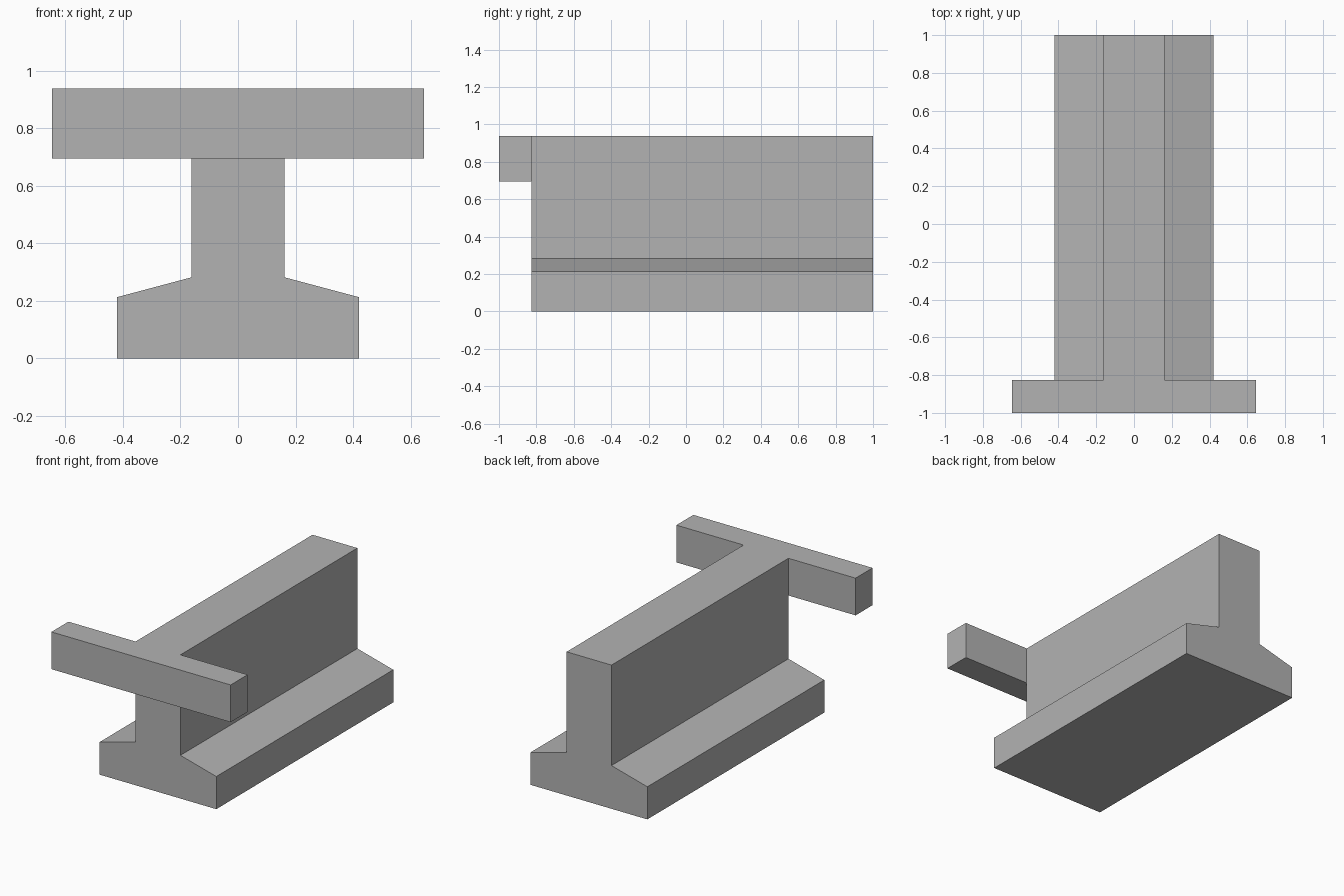
import bpy
import bmesh
from mathutils import Vector

cube = bpy.data.objects.get("Cube")
if cube:
    bpy.data.objects.remove(cube, do_unlink=True)

FRONT, BACK = -0.825, 1.0      # ends of the beam
TOP = 0.938

grey = bpy.data.materials.new("plain_grey")
grey.use_nodes = True
colour = (0.45, 0.45, 0.45, 1)
grey.diffuse_color = colour
grey.node_tree.nodes["Principled BSDF"].inputs["Base Color"].default_value = colour


def extrude_profile(name, right_half, y0, y1):
    """Mirror a half profile (x, z) and extrude it from y0 to y1."""
    outline = right_half + [(-x, z) for x, z in reversed(right_half)]
    bm = bmesh.new()
    face = bm.faces.new([bm.verts.new((x, y0, z)) for x, z in outline])
    result = bmesh.ops.extrude_face_region(bm, geom=[face], use_keep_orig=True)
    for v in result["geom"]:
        if isinstance(v, bmesh.types.BMVert):
            v.co.y = y1
    bmesh.ops.recalc_face_normals(bm, faces=bm.faces)
    mesh = bpy.data.meshes.new(name)
    bm.to_mesh(mesh)
    bm.free()
    mesh.materials.append(grey)
    obj = bpy.data.objects.new(name, mesh)
    bpy.context.collection.objects.link(obj)
    return obj


# Beam: wide foot, sloped shoulders and upright web
beam = extrude_profile(
    "beam", [(0.421, 0), (0.421, 0.213), (0.162, 0.282), (0.162, TOP)], FRONT, BACK)

# Crossbar across the front end of the web
crossbar = extrude_profile("crossbar", [(0.647, 0.695), (0.647, TOP)], -1.0, FRONT)

# Fuse both into one solid and remove seams in flat areas
union = beam.modifiers.new("join_crossbar", "BOOLEAN")
union.operation = "UNION"
union.solver = "EXACT"
union.object = crossbar
bpy.context.view_layer.objects.active = beam
bpy.ops.object.modifier_apply(modifier=union.name)
bpy.data.objects.remove(crossbar, do_unlink=True)

bm = bmesh.new()
bm.from_mesh(beam.data)
bmesh.ops.dissolve_limit(bm, angle_limit=0.01, verts=bm.verts, edges=bm.edges)
bm.to_mesh(beam.data)
bm.free()
beam.name = "beam_with_crossbar"
